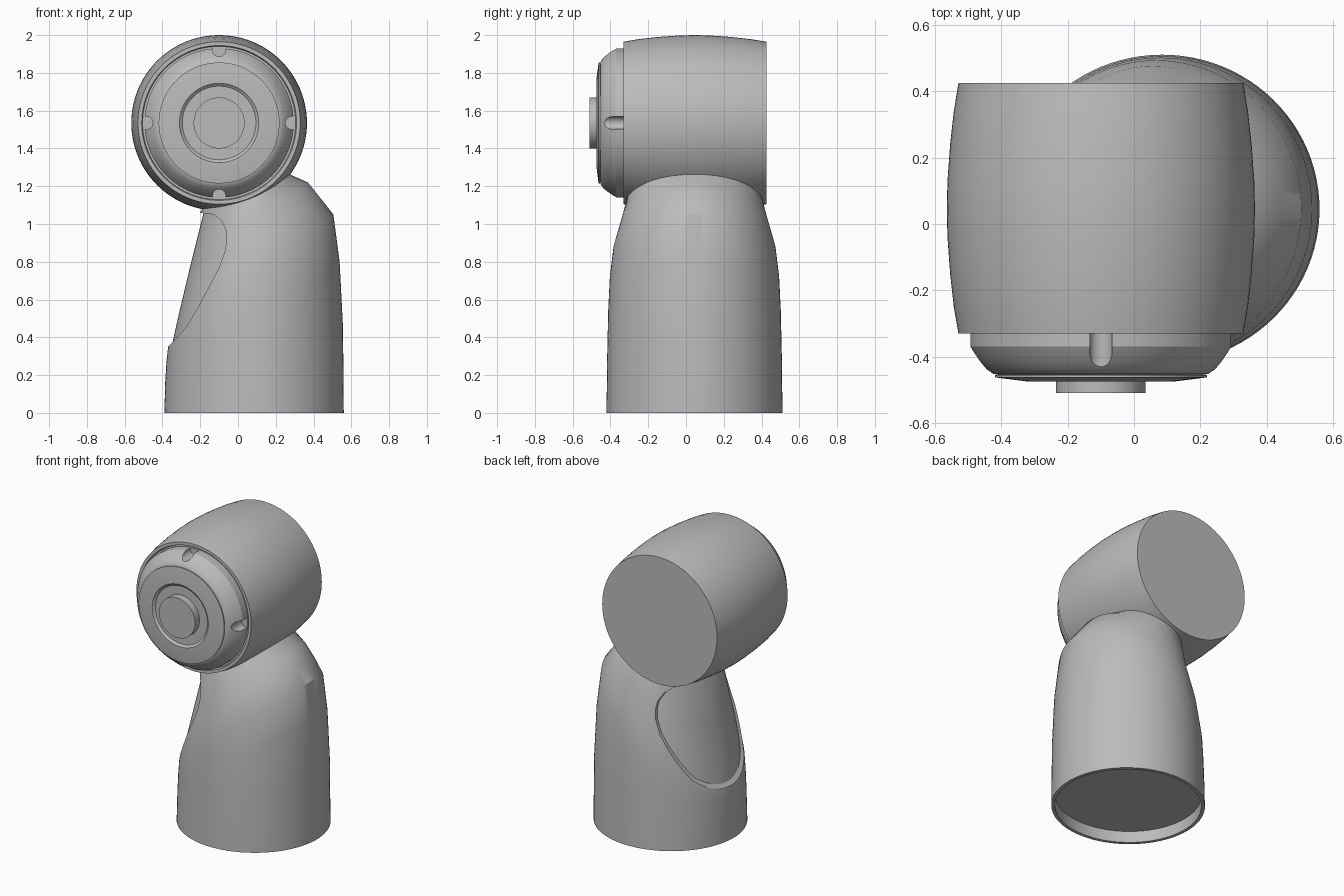
import bpy, bmesh
from math import pi, sin, cos, radians

if "Cube" in bpy.data.objects:
    bpy.data.objects.remove(bpy.data.objects["Cube"], do_unlink=True)

SEG = 96
HEAD_X, HEAD_Z = -0.10, 1.535   # axis of the drum, along y
COL_Y = 0.045                   # centre of the column in depth

grey = bpy.data.materials.new("plain grey")
grey.use_nodes = True
grey.diffuse_color = (0.5, 0.5, 0.5, 1)
grey.node_tree.nodes["Principled BSDF"].inputs["Base Color"].default_value = (0.5, 0.5, 0.5, 1)


def finish(name, bm):
    bmesh.ops.recalc_face_normals(bm, faces=bm.faces)
    mesh = bpy.data.meshes.new(name)
    bm.to_mesh(mesh)
    bm.free()
    mesh.materials.append(grey)
    obj = bpy.data.objects.new(name, mesh)
    bpy.context.collection.objects.link(obj)
    return obj


def smooth(obj, angle=30):
    bpy.ops.object.select_all(action='DESELECT')
    obj.select_set(True)
    bpy.context.view_layer.objects.active = obj
    bpy.ops.object.shade_smooth_by_angle(angle=radians(angle))


def loft(name, loops):
    """Closed solid skinned through equal loops of points."""
    bm = bmesh.new()
    rings = [[bm.verts.new(p) for p in loop] for loop in loops]
    for a, b in zip(rings, rings[1:]):
        for i in range(len(a)):
            j = (i + 1) % len(a)
            bm.faces.new((a[i], a[j], b[j], b[i]))
    bm.faces.new(rings[0])
    bm.faces.new(rings[-1])
    return finish(name, bm)


def lathe(name, profile):
    """Turn (radius, y) points about the drum axis."""
    turn = [2 * pi * i / SEG for i in range(SEG)]
    return loft(name, [[(HEAD_X + r * cos(t), y, HEAD_Z + r * sin(t)) for t in turn]
                       for r, y in profile])


def tilted_ring(xl, zl, xr, zr, half, inset=0.0):
    """Ellipse from a left point to a right point, with a half width in depth."""
    xl, xr, half = xl + inset, xr - inset, half - inset
    ring = []
    for i in range(SEG):
        t = 2 * pi * i / SEG
        f = (1 + cos(t)) / 2
        ring.append((xl + (xr - xl) * f, COL_Y + half * sin(t), zl + (zr - zl) * f))
    return ring


def cut(obj, cutter):
    mod = obj.modifiers.new("cut", 'BOOLEAN')
    mod.operation = 'DIFFERENCE'
    mod.solver = 'EXACT'
    mod.object = cutter
    bpy.context.view_layer.objects.active = obj
    bpy.ops.object.modifier_apply(modifier=mod.name)
    bpy.data.objects.remove(cutter, do_unlink=True)


# Column: straight base, mitred shoulder, neck ending inside the drum
base = [(-0.39, 0, 0.56, 0, 0.466),
        (-0.385, 0.17, 0.556, 0.45, 0.462),
        (-0.378, 0.28, 0.538, 0.8, 0.457),
        (-0.37, 0.35, 0.505, 1.05, 0.449)]
neck = [(-0.325, 0.55, 0.438, 1.135, 0.432),
        (-0.275, 0.76, 0.37, 1.22, 0.392),
        (-0.20, 1.06, 0.28, 1.26, 0.35),
        (-0.15, 1.15, 0.20, 1.35, 0.30)]
hollow = [tilted_ring(-0.39, z, 0.56, z, 0.466, 0.022) for z in (0.077, 0)]
column = loft("column", hollow + [tilted_ring(*r) for r in base + neck])

# Side opening in the column, showing the inner sleeve
outline = [(-0.7, 0.35), (-0.37, 0.35), (-0.34, 0.38), (-0.27, 0.46), (-0.2, 0.58),
           (-0.1, 0.77), (-0.068, 0.86), (-0.06, 0.92), (-0.065, 0.97), (-0.09, 1.02),
           (-0.13, 1.05), (-0.21, 1.06), (-0.7, 1.06)]
cut(column, loft("opening_cutter", [[(x, y, z) for x, z in outline] for y in (-0.8, 0.8)]))
smooth(column)

sleeve = loft("inner_sleeve", [tilted_ring(*r, inset=0.018) for r in base[1:] + neck])
smooth(sleeve)

# Drum: barrel shaped, flat at the back, shallow lip at the front
drum = lathe("drum", [(0.05, 0.425), (0.43, 0.425), (0.444, 0.34), (0.455, 0.24), (0.463, 0.13),
                      (0.465, 0.045), (0.463, -0.04), (0.455, -0.15), (0.444, -0.25),
                      (0.43, -0.33), (0.41, -0.33), (0.405, -0.315), (0.05, -0.315)])
smooth(drum)

# End cap: domed cover with a thin flange
cap = lathe("end_cap", [(0.05, -0.30), (0.395, -0.30), (0.395, -0.37), (0.383, -0.39),
                        (0.367, -0.413), (0.345, -0.438), (0.325, -0.452), (0.31, -0.455),
                        (0.32, -0.456), (0.32, -0.463), (0.225, -0.475), (0.21, -0.475),
                        (0.195, -0.462), (0.05, -0.462)])

# Four rounded notches around the cap
for k in range(4):
    a = k * pi / 2
    cx, cz = HEAD_X + 0.385 * cos(a), HEAD_Z + 0.385 * sin(a)
    circle = [2 * pi * i / 24 for i in range(24)]
    cut(cap, loft("notch_cutter", [[(cx + 0.034 * cos(t), y, cz + 0.034 * sin(t)) for t in circle]
                                   for y in (-0.6, -0.32)]))
smooth(cap)

# Centre button
button = lathe("button", [(0.135, -0.45), (0.135, -0.51), (0.05, -0.51)])
smooth(button)
